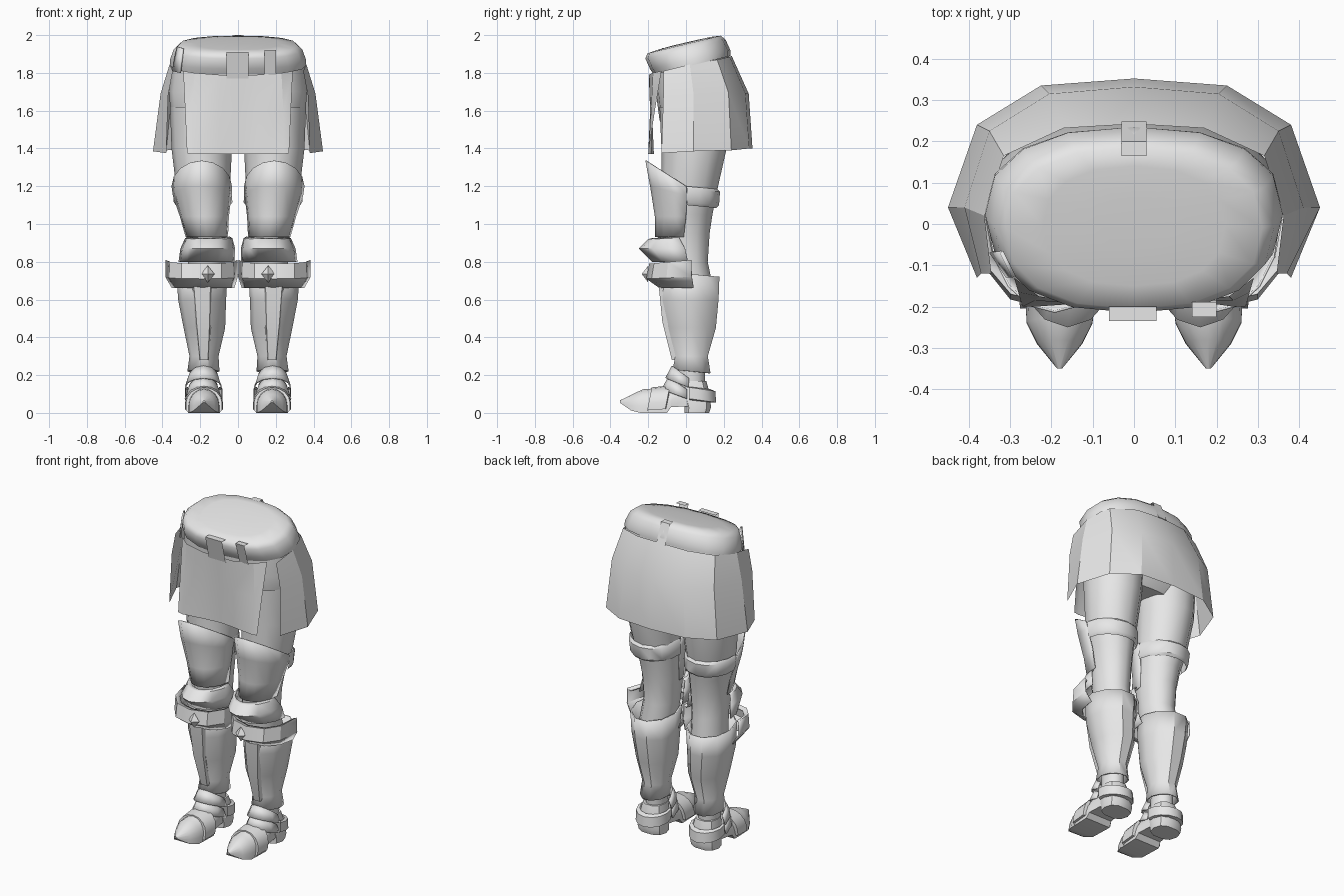
import bpy, bmesh, math

steel = bpy.data.materials.new("light_grey")
steel.diffuse_color = (0.8, 0.8, 0.8, 1)


def make(name, rows, closed=False, cap_a=False, cap_b=False, mirror=False, thick=0, angle=40):
    """Skin rows of points into one object."""
    bm = bmesh.new()
    vs = [[bm.verts.new(p) for p in r] for r in rows]
    n = len(rows[0])
    for a, b in zip(vs, vs[1:]):
        for i in range(n if closed else n - 1):
            j = (i + 1) % n
            bm.faces.new((a[i], a[j], b[j], b[i]))
    if cap_a:
        bm.faces.new(vs[0])
    if cap_b:
        bm.faces.new(vs[-1])
    bmesh.ops.recalc_face_normals(bm, faces=bm.faces)
    me = bpy.data.meshes.new(name)
    bm.to_mesh(me)
    bm.free()
    me.materials.append(steel)
    ob = bpy.data.objects.new(name, me)
    bpy.context.collection.objects.link(ob)
    bpy.ops.object.select_all(action='DESELECT')
    ob.select_set(True)
    bpy.context.view_layer.objects.active = ob
    bpy.ops.object.shade_smooth_by_angle(angle=math.radians(angle))
    if thick:
        m = ob.modifiers.new("thickness", 'SOLIDIFY')
        m.thickness = thick
    if mirror:
        ob.modifiers.new("other_side", 'MIRROR')
    return ob


def ring(z, cx, rx, yf, yb, tilt=0, a0=0, a1=360, n=12, p=1.0):
    """Oval or arc at height z; tilt raises the back; 270 degrees is the front."""
    full = a1 - a0 == 360
    pts = []
    for i in range(n if full else n + 1):
        a = math.radians(a0 + (a1 - a0) * i / n)
        c, s = math.cos(a), math.sin(a)
        c, s = math.copysign(abs(c) ** p, c), math.copysign(abs(s) ** p, s)
        pts.append((cx + rx * c, (yf + yb) / 2 + (yb - yf) / 2 * s, z + tilt * s))
    return pts


def tube(name, rings, a0=0, a1=360, n=12, p=1.0, **kw):
    return make(name, [ring(*r, a0=a0, a1=a1, n=n, p=p) for r in rings],
                closed=a1 - a0 == 360, **kw)


def sections(name, secs, cx=0.18, n=10, **kw):
    """Rounded sections along y: (y, half width, top, bottom, lean)."""
    rows = []
    for y, w, zt, zb, lean in secs:
        row = [(cx - w, y, zb), (cx + w, y, zb)]
        for i in range(n - 1):
            a = math.pi * i / (n - 2)
            h = (zt - zb) * (0.3 + 0.7 * math.sin(a))
            row.append((cx + w * math.cos(a), y + lean * h, zb + h))
        rows.append(row)
    return make(name, rows, closed=True, **kw)


def sheet_half(pts):
    """Complete a half outline across the centre line."""
    return pts + [(-x, y, z) for x, y, z in reversed(pts[:-1])]


# Waist: slanted belt band with a softly domed closed top
tube("waist_belt", [(1.84, 0, .36, -.17, .235, .05), (1.87, 0, .36, -.19, .235, .05),
                    (1.925, 0, .34, -.215, .21, .05), (1.95, 0, .31, -.205, .185, .047),
                    (1.957, 0, .22, -.15, .14, .035), (1.96, 0, .1, -.07, .06, .015)],
     n=16, p=.85, cap_b=True, angle=60)
# Hips beneath the skirt
tube("hips", [(1.85, 0, .35, -.165, .23, .05), (1.7, 0, .365, -.16, .25),
              (1.55, 0, .355, -.14, .23), (1.46, 0, .3, -.1, .17)], n=16, p=.85, cap_b=True)

# Skirt wrapping the sides and back
make("skirt", [
    sheet_half([(.345, -.12, 1.81), (.362, .02, 1.845), (.315, .165, 1.87), (.17, .232, 1.885), (0, .242, 1.89)]),
    sheet_half([(.37, -.12, 1.68), (.41, .04, 1.69), (.35, .225, 1.695), (.205, .315, 1.69), (0, .332, 1.69)]),
    sheet_half([(.38, -.13, 1.375), (.45, .04, 1.385), (.38, .24, 1.39), (.225, .335, 1.40), (0, .352, 1.40)]),
], angle=25)

# Hanging front panel with folded side edges
make("front_panel", [
    sheet_half([(.29, -.13, 1.81), (.23, -.175, 1.80), (.1, -.195, 1.79), (0, -.197, 1.79)]),
    sheet_half([(.28, -.165, 1.6), (.24, -.185, 1.6), (.1, -.19, 1.6), (0, -.18, 1.6)]),
    sheet_half([(.27, -.2, 1.375), (.24, -.2, 1.37), (.1, -.18, 1.37), (0, -.17, 1.37)]),
], angle=20)

# Belt buckle and loops: each a bent strip, low edge to high edge
for name, x0, x1, low, high in (
        ("buckle", -.06, .055, (-.2, 1.77), (-.235, 1.91)),
        ("front_loop", .14, .2, (-.185, 1.79), (-.225, 1.92)),
        ("back_loop", -.03, .03, (.248, 1.885), (.2, 2.0))):
    d = .012 if low[0] < 0 else -.012
    make(name, [[(x0, low[0] + d, low[1]), (x1, low[0] + d, low[1])],
                [(x0, low[0], low[1]), (x1, low[0], low[1])],
                [(x0, high[0], high[1]), (x1, high[0], high[1])],
                [(x0, high[0] + 3 * d, high[1]), (x1, high[0] + 3 * d, high[1])]])
make("side_loop", [[(-.35, -.07, 1.81), (-.31, -.13, 1.80)],
                   [(-.325, -.07, 1.94), (-.295, -.13, 1.93)]], thick=.01)

# Legs
tube("leg", [(1.62, .185, .175, -.14, .23), (1.4, .192, .16, -.13, .215), (1.2, .185, .143, -.13, .17),
             (1.05, .17, .12, -.14, .14), (.95, .165, .11, -.14, .125), (.8, .165, .1, -.12, .115),
             (.68, .175, .1, -.1, .14), (.45, .18, .085, -.08, .13), (.25, .18, .06, -.04, .1),
             (.12, .18, .06, -.05, .1)], mirror=True, angle=60)

# Thigh guard and its rear strap
tube("thigh_guard", [(1.2, .192, .16, -.215, .215, -.135), (1.15, .19, .155, -.19, .2, -.05),
                     (1.04, .178, .13, -.165, .165), (.93, .165, .112, -.165, .14)],
     a0=180, a1=360, n=8, mirror=True, thick=.006)
tube("thigh_strap", [(1.2, .19, .15, -.16, .165, -.015), (1.185, .19, .157, -.17, .18, -.015),
                     (1.115, .185, .155, -.165, .175, -.015), (1.1, .185, .145, -.155, .16, -.015)],
     a0=0, a1=180, n=8, mirror=True)

# Knee: upper cap, flared lower cap and pyramid stud
tube("knee_upper", [(.935, .15, .105, -.18, .11, .01), (.925, .155, .125, -.2, .13, .005),
                    (.87, .16, .145, -.25, .24), (.8, .165, .15, -.18, .2)],
     a0=180, a1=360, n=8, mirror=True, thick=.006)
tube("knee_lower", [(.80, .19, .17, -.165, .21, .015), (.81, .193, .19, -.195, .25, .02),
                    (.72, .193, .192, -.21, .27, .01), (.66, .185, .165, -.14, .22)],
     a0=180, a1=360, n=6, p=.85, mirror=True, thick=.008, angle=30)
make("knee_stud", [[(.16 + .036 * c, -.2, .735 + .045 * s) for c, s in ((1, 0), (0, 1), (-1, 0), (0, -1))],
                   [(.16 + .003 * c, -.232, .735 + .003 * s) for c, s in ((1, 0), (0, 1), (-1, 0), (0, -1))]],
     closed=True, cap_b=True, mirror=True, angle=20)

# Shin greave with a raised tapering ridge at the front
tube("greave", [(.735, .19, .135, -.14, .185, -.015), (.6, .19, .127, -.135, .18), (.45, .178, .11, -.11, .165),
                (.3, .18, .077, -.062, .12), (.22, .183, .085, -.075, .135, -.01)],
     n=10, mirror=True, thick=.008, angle=35)
make("shin_ridge", [[(cx - w, y + .03, z), (cx - w * .8, y, z), (cx + w * .8, y, z), (cx + w, y + .03, z)]
                    for cx, w, y, z in ((.19, .055, -.145, .68), (.185, .043, -.125, .48), (.18, .026, -.075, .28))],
     mirror=True, angle=20)

# Ankle: two chevron plates
for name, z, dy in (("ankle_plate", .19, 0), ("instep_plate", .13, -.02)):
    tube(name, [(z, .183, .08, -.075 + dy, .09, -.06), (z - .05, .183, .1, -.11 + dy, .12, -.045)],
         a0=175, a1=365, n=6, mirror=True, thick=.008, angle=25)

# Foot, pointed toe, heel block and the straps around them
sections("foot", [(-.35, .006, .066, .054, 0), (-.29, .055, .1, .012, .1), (-.24, .08, .125, 0, .1),
                  (-.1, .085, .135, 0, .1), (-.08, .08, .15, .03, .1), (0, .07, .17, .035, 0),
                  (.06, .065, .15, .03, 0)], mirror=True, cap_a=True, cap_b=True, angle=45)
sections("toe_band", [(-.205, .08, .12, 0, .2), (-.205, .096, .135, .015, .2), (-.11, .1, .145, .02, .2),
                      (-.105, .08, .13, .02, .2)], mirror=True, angle=30)
tube("heel", [(0, .18, .085, -.01, .125), (.03, .18, .088, -.01, .135), (.1, .18, .08, -.03, .13),
              (.17, .18, .065, -.03, .11)], n=10, p=.8, cap_a=True, cap_b=True, mirror=True)
tube("heel_strap", [(.135, .182, .085, -.04, .13, -.01), (.13, .182, .1, -.05, .155, -.015),
                    (.07, .182, .1, -.05, .16, -.015), (.065, .182, .085, -.04, .135, -.01)],
     a0=-20, a1=200, n=8, mirror=True, angle=30)
